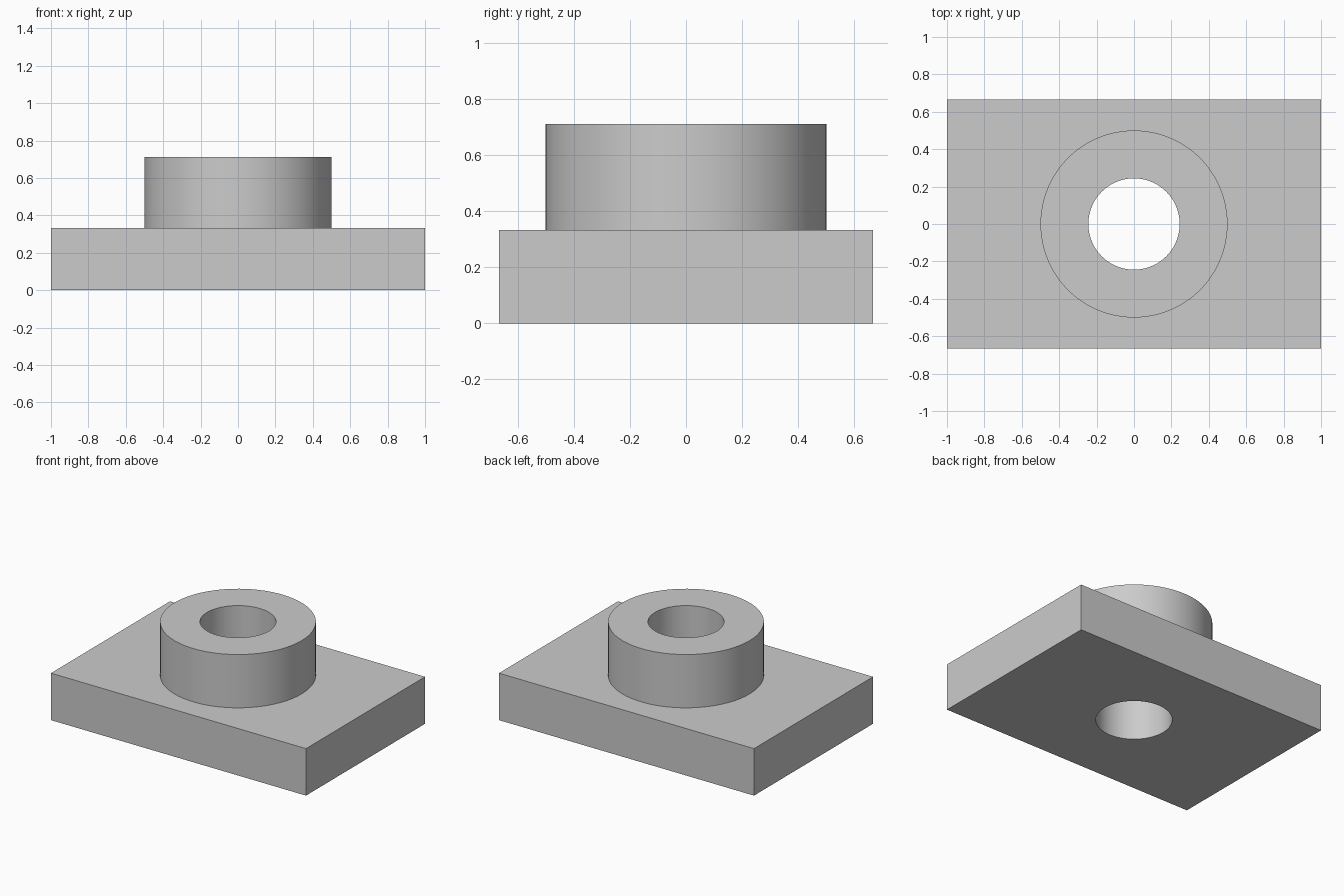
import bpy
import math

default_cube = bpy.data.objects.get("Cube")
if default_cube:
    bpy.data.objects.remove(default_cube, do_unlink=True)

PLATE = (2.0, 1.333, 0.333)
BOSS_RADIUS, BOSS_TOP = 0.5, 0.711
BORE_RADIUS = 0.244

# Single grey material
grey = bpy.data.materials.new("plain grey")
grey.use_nodes = True
colour = (0.6, 0.6, 0.6, 1.0)
grey.diffuse_color = colour
grey.node_tree.nodes["Principled BSDF"].inputs["Base Color"].default_value = colour


def cylinder(name, radius, bottom, top):
    bpy.ops.mesh.primitive_cylinder_add(
        vertices=96, radius=radius, depth=top - bottom,
        location=(0, 0, (bottom + top) / 2))
    obj = bpy.context.object
    obj.name = name
    obj.data.materials.append(grey)
    return obj


def combine(target, tool, operation):
    """Apply a boolean and discard the tool object."""
    tool.hide_render = True
    mod = target.modifiers.new(operation.lower(), 'BOOLEAN')
    mod.operation = operation
    mod.solver = 'EXACT'
    mod.object = tool
    bpy.ops.object.select_all(action='DESELECT')
    target.select_set(True)
    bpy.context.view_layer.objects.active = target
    bpy.ops.object.modifier_apply(modifier=mod.name)
    bpy.data.objects.remove(tool, do_unlink=True)


# Rectangular base plate
bpy.ops.mesh.primitive_cube_add(size=1, location=(0, 0, PLATE[2] / 2))
plate = bpy.context.object
plate.name = "flanged_base_plate"
plate.scale = PLATE
bpy.ops.object.transform_apply(location=True, rotation=False, scale=True)
plate.data.materials.append(grey)

# Round boss on the plate, then the bore through both
combine(plate, cylinder("boss", BOSS_RADIUS, PLATE[2] / 2, BOSS_TOP), 'UNION')
combine(plate, cylinder("bore_cutter", BORE_RADIUS, -0.1, BOSS_TOP + 0.1), 'DIFFERENCE')

# Smooth round walls, crisp edges
bpy.ops.object.shade_smooth_by_angle(angle=math.radians(30))
